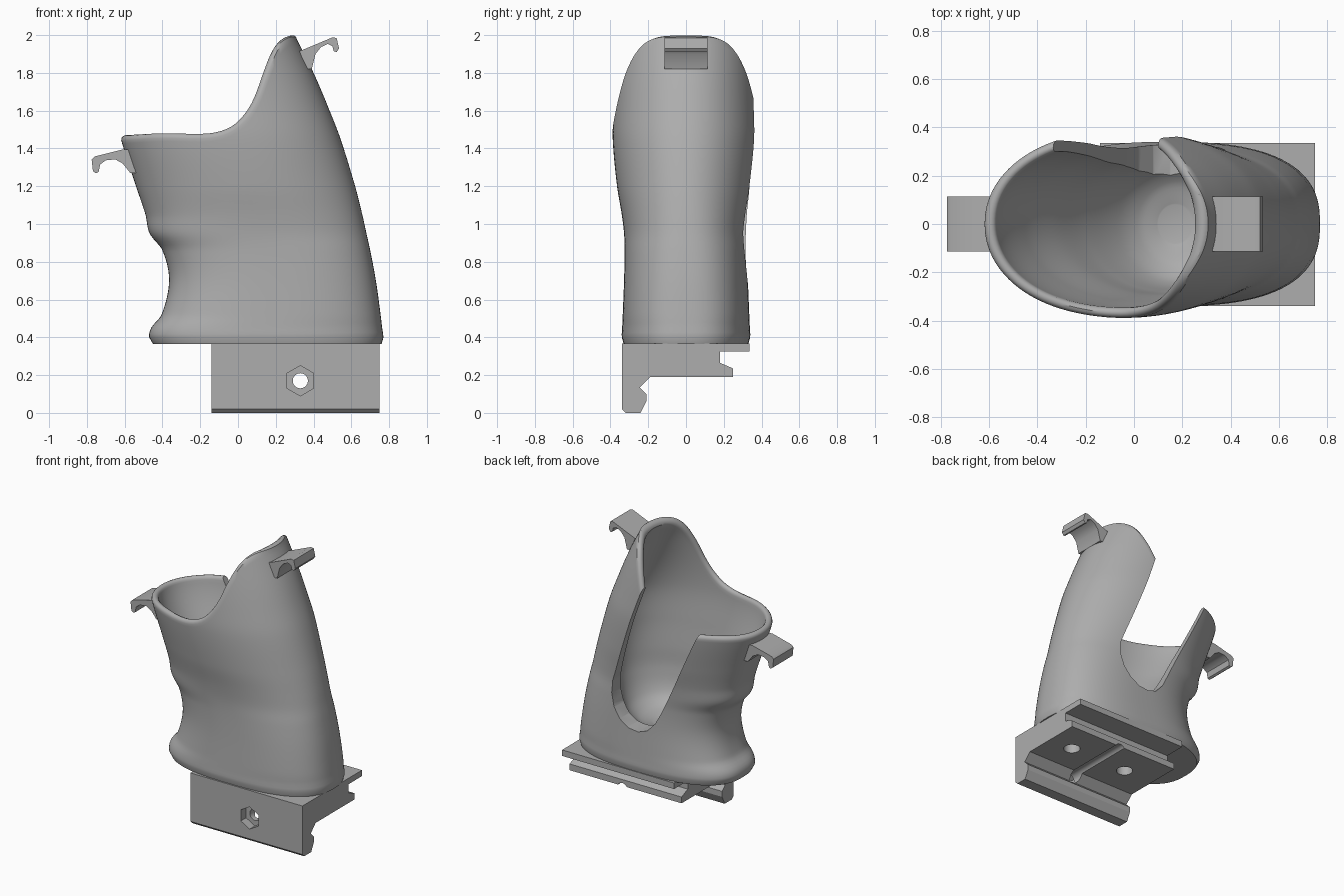
import bpy, bmesh, math
from mathutils import Vector

if "Cube" in bpy.data.objects:
    bpy.data.objects.remove(bpy.data.objects["Cube"])

grey = bpy.data.materials.new("plain grey")
grey.use_nodes = True
COLOUR = (0.42, 0.42, 0.42, 1)
grey.diffuse_color = COLOUR
grey.node_tree.nodes["Principled BSDF"].inputs["Base Color"].default_value = COLOUR

SEGMENTS, ROWS = 112, 60

# Sections by height: z, x min, x max, half depth, squareness
OUTER = [(.365, -.45, .76, .33, 2.6), (.40, -.47, .77, .34, 2.6), (.45, -.46, .763, .338, 2.6),
         (.52, -.405, .755, .335, 2.6), (.70, -.365, .73, .328, 2.5), (.86, -.40, .70, .325, 2.4),
         (.95, -.468, .68, .328, 2.3), (1.05, -.49, .658, .34, 2.2), (1.2, -.54, .62, .365, 2.1),
         (1.45, -.62, .543, .388, 2.1), (1.6, -.65, .485, .385, 2.1), (1.8, -.68, .40, .375, 2.1),
         (2.1, -.72, .25, .36, 2.1)]
INNER = [(.60, .10, .24, .08, 2), (.63, .02, .34, .17, 2), (.70, -.07, .42, .24, 2),
         (.85, -.20, .48, .28, 2), (1.0, -.31, .50, .295, 2), (1.2, -.45, .50, .32, 2.1),
         (1.45, -.57, .475, .345, 2.1), (1.8, -.625, .335, .335, 2.1), (2.1, -.665, .185, .32, 2.1)]
# Rim height across the width
RIM = [(-.8, 1.44), (-.6, 1.445), (-.4, 1.455), (-.15, 1.455), (-.03, 1.49), (.05, 1.56), (.11, 1.66),
       (.16, 1.80), (.21, 1.92), (.26, 1.97), (.32, 1.98), (.9, 1.98)]


def sample(table, t):
    """Smooth interpolation of table rows keyed by their first number."""
    t = min(max(t, table[0][0]), table[-1][0])
    i = next(k for k in range(len(table) - 1) if t <= table[k + 1][0])
    a, b = table[i], table[i + 1]
    before, after = table[max(i - 1, 0)], table[min(i + 2, len(table) - 1)]
    h = b[0] - a[0]
    u = (t - a[0]) / h
    out = []
    for c in range(1, len(a)):
        m0 = (b[c] - before[c]) / (b[0] - before[0]) * h
        m1 = (after[c] - a[c]) / (after[0] - a[0]) * h
        out.append((2*u**3 - 3*u*u + 1) * a[c] + (u**3 - 2*u*u + u) * m0
                   + (3*u*u - 2*u**3) * b[c] + (u**3 - u*u) * m1)
    return out


def wall_point(table, angle, z):
    x0, x1, depth, n = sample(table, z)
    c, s = math.cos(angle), math.sin(angle)
    return Vector(((x0 + x1) / 2 + (x1 - x0) / 2 * math.copysign(abs(c) ** (2 / n), c),
                   depth * math.copysign(abs(s) ** (2 / n), s), z))


def rim_height(table, angle):
    low, high = .9, 2.1
    for _ in range(30):
        mid = (low + high) / 2
        if mid < sample(RIM, wall_point(table, angle, mid).x)[0]:
            low = mid
        else:
            high = mid
    return low


def wall_column(angle):
    """Up the outside, round over the rim, down the inside."""
    top_out, top_in = rim_height(OUTER, angle), rim_height(INNER, angle)
    pts = [wall_point(OUTER, angle, .365)]
    pts += [wall_point(OUTER, angle, .40 + (top_out - .40) * k / ROWS) for k in range(ROWS + 1)]
    a, b = pts[-1], wall_point(INNER, angle, top_in)
    slope = (sample(RIM, a.x + .01)[0] - sample(RIM, a.x - .01)[0]) / .02
    normal = Vector((-slope, 0, 1)).normalized()
    for k in range(1, 6):
        w = math.pi * k / 6
        pts.append((a + b) / 2 + (a - b) / 2 * math.cos(w) + normal * .025 * math.sin(w))
    pts += [wall_point(INNER, angle, .60 + (top_in - .60) * (1 - k / ROWS) ** 1.5)
            for k in range(ROWS + 1)]
    return pts


def finish(name, bm):
    bmesh.ops.recalc_face_normals(bm, faces=bm.faces)
    mesh = bpy.data.meshes.new(name)
    bm.to_mesh(mesh)
    bm.free()
    mesh.materials.append(grey)
    obj = bpy.data.objects.new(name, mesh)
    bpy.context.collection.objects.link(obj)
    return obj


def prism(name, outline, axis, start, end):
    """Extrude a 2D outline along x or y; outline is (y, z) or (x, z)."""
    bm = bmesh.new()
    place = (lambda p, d: (d, p[0], p[1])) if axis == "x" else (lambda p, d: (p[0], d, p[1]))
    face = bm.faces.new([bm.verts.new(place(p, start)) for p in outline])
    moved = bmesh.ops.extrude_face_region(bm, geom=[face])["geom"]
    shift = Vector(place((0, 0), end - start))
    bmesh.ops.translate(bm, vec=shift, verts=[v for v in moved if isinstance(v, bmesh.types.BMVert)])
    return finish(name, bm)


def polygon(x, z, radius, sides, turn=0):
    return [(x + radius * math.cos(turn + 2 * math.pi * k / sides),
             z + radius * math.sin(turn + 2 * math.pi * k / sides)) for k in range(sides)]


def activate(obj):
    bpy.ops.object.select_all(action="DESELECT")
    obj.select_set(True)
    bpy.context.view_layer.objects.active = obj


def cut(obj, cutter):
    activate(obj)
    mod = obj.modifiers.new("cut", "BOOLEAN")
    mod.operation, mod.solver, mod.object = "DIFFERENCE", "EXACT", cutter
    bpy.ops.object.modifier_apply(modifier=mod.name)
    bpy.data.objects.remove(cutter)


def smooth(obj, degrees=35):
    activate(obj)
    bpy.ops.object.shade_smooth_by_angle(angle=math.radians(degrees))


# Cup: one closed shell with a hollow inside
bm = bmesh.new()
columns = [[bm.verts.new(p) for p in wall_column(2 * math.pi * k / SEGMENTS)] for k in range(SEGMENTS)]
for k, col in enumerate(columns):
    nxt = columns[(k + 1) % SEGMENTS]
    for j in range(len(col) - 1):
        bm.faces.new((col[j], nxt[j], nxt[j + 1], col[j + 1]))
bm.faces.new([c[0] for c in columns])
bm.faces.new([c[-1] for c in columns])
cup = finish("cup", bm)

# Slanted U-shaped slot in the back wall
SLOT = [(-.61, 2.06), (-.33, 1.47), (-.03, .84), (.02, .745), (.08, .68), (.15, .655), (.23, .665),
        (.30, .71), (.35, .78), (.375, .87), (.37, .96), (.12, 1.65), (-.03, 2.06)]
cut(cup, prism("slot_cutter", SLOT, "y", .08, .7))
smooth(cup)

# Mounting rail under the cup
RAIL = [(-.34, .368), (-.34, .02), (-.32, 0), (-.24, 0), (-.21, .06), (-.21, .10), (-.245, .135),
        (-.19, .19), (.25, .19), (.25, .235), (.18, .265), (.18, .325), (.335, .325), (.335, .368)]
rail = prism("mounting_rail", RAIL, "x", -.14, .75)
cut(rail, prism("bolt_cutter", polygon(.33, .17, .04, 32), "y", -.5, .5))
cut(rail, prism("nut_cutter", polygon(.33, .17, .08, 6, math.pi / 6), "y", -.5, -.28))
for x in (.10, .56):
    bm = bmesh.new()
    bmesh.ops.create_cone(bm, cap_ends=True, segments=32, radius1=.055, radius2=.055, depth=.2)
    bmesh.ops.translate(bm, vec=(x, .02, .2), verts=bm.verts)
    cut(rail, finish("screw_cutter", bm))
smooth(rail, 25)

# Hooked strap clips on both ends of the rim
CLIPS = {
    "left_clip": [(.325, 1.915), (.35, 1.925), (.50, 1.988), (.522, 1.985), (.535, 1.93), (.522, 1.91),
                  (.506, 1.915), (.50, 1.942), (.475, 1.953), (.44, 1.937), (.41, 1.90), (.39, 1.82),
                  (.365, 1.82)],
    "right_clip": [(-.575, 1.395), (-.61, 1.395), (-.76, 1.357), (-.775, 1.342), (-.768, 1.28),
                   (-.752, 1.268), (-.738, 1.275), (-.73, 1.315), (-.70, 1.337), (-.65, 1.342),
                   (-.61, 1.32), (-.57, 1.27), (-.54, 1.27)],
}
for name, outline in CLIPS.items():
    smooth(prism(name, outline, "y", -.113, .113), 40)
